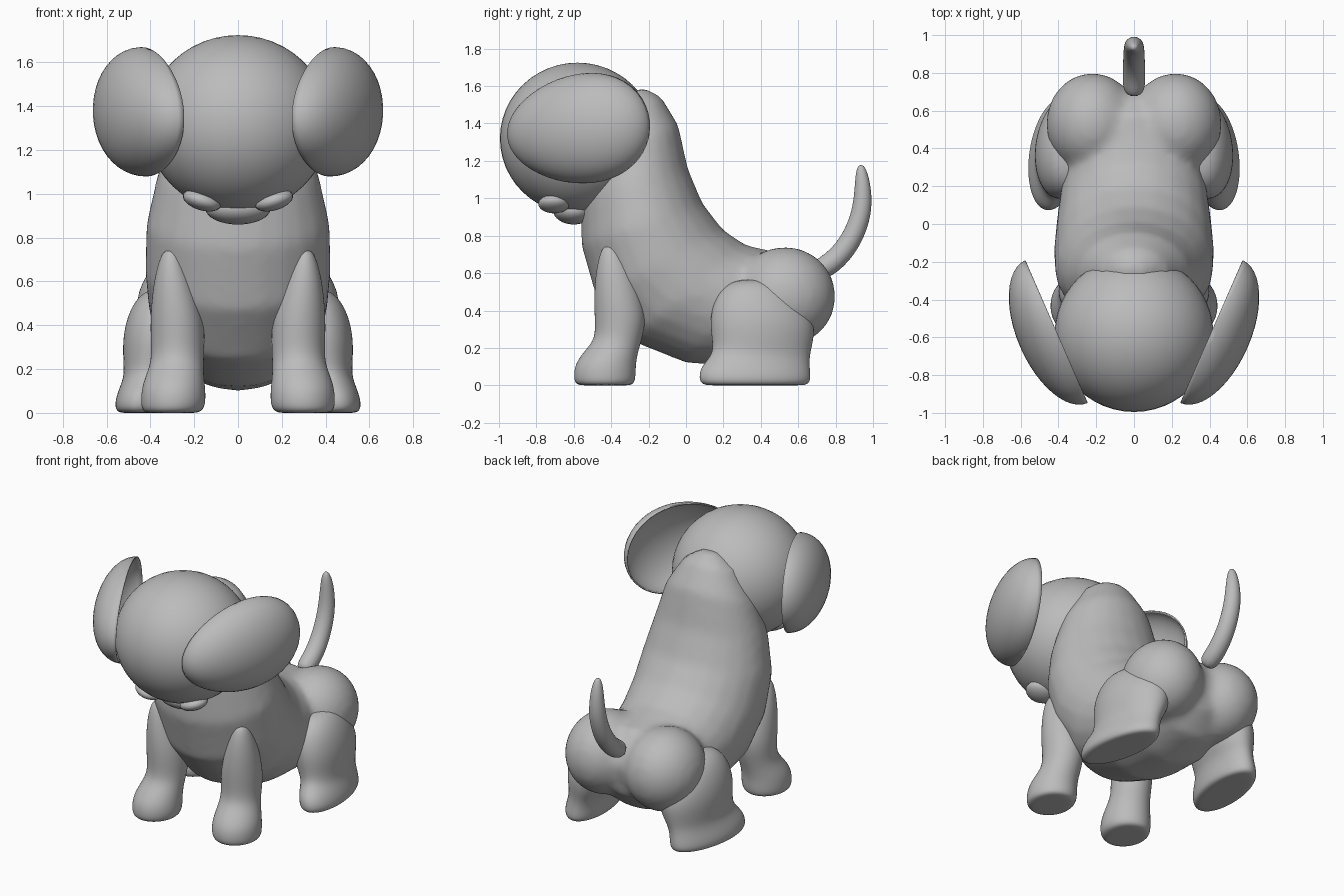
import bpy, bmesh, math
from mathutils import Vector, Matrix

if "Cube" in bpy.data.objects:
    bpy.data.objects.remove(bpy.data.objects["Cube"])

grey = bpy.data.materials.new("plain grey")
grey.diffuse_color = (0.5, 0.5, 0.5, 1)
grey.use_nodes = True
grey.node_tree.nodes["Principled BSDF"].inputs["Base Color"].default_value = grey.diffuse_color


def finish(name, bm):
    bmesh.ops.recalc_face_normals(bm, faces=bm.faces)
    for f in bm.faces:
        f.smooth = True
    me = bpy.data.meshes.new(name)
    bm.to_mesh(me)
    bm.free()
    me.materials.append(grey)
    ob = bpy.data.objects.new(name, me)
    bpy.context.collection.objects.link(ob)
    return ob


def loft(bm, rings, n=16):
    """Skin elliptical rings given as (centre, half axis u, half axis v)."""
    loops = []
    for c, u, v in rings:
        loops.append([bm.verts.new(Vector(c) + Vector(u) * math.cos(2 * math.pi * i / n)
                                   + Vector(v) * math.sin(2 * math.pi * i / n)) for i in range(n)])
    for a, b in zip(loops, loops[1:]):
        for i in range(n):
            j = (i + 1) % n
            bm.faces.new((a[i], a[j], b[j], b[i]))
    bm.faces.new(loops[0])
    bm.faces.new(loops[-1])


def ball(bm, centre, radii, rot=None, seg=32):
    m = Matrix.Translation(centre) @ (rot or Matrix()) @ Matrix.Diagonal((*radii, 1))
    return bmesh.ops.create_uvsphere(bm, u_segments=seg, v_segments=seg // 2,
                                     radius=1, matrix=m)["verts"]


def subdivide(ob, levels=2):
    ob.modifiers.new("smooth_surface", "SUBSURF").levels = levels
    ob.modifiers[-1].render_levels = levels


# Torso: back point (y, z), belly point (y, z), half width
torso = [(-.22, 1.59, -.30, 1.57, .06), (-.13, 1.54, -.42, 1.45, .18), (-.04, 1.39, -.52, 1.2, .30),
         (.01, 1.16, -.56, 1.0, .37), (.09, .97, -.56, .75, .42), (.2, .83, -.48, .47, .425),
         (.32, .75, -.3, .24, .41), (.45, .72, 0, .12, .38), (.58, .7, .3, .10, .36),
         (.68, .6, .55, .16, .28), (.72, .5, .68, .3, .12)]
bm = bmesh.new()
loft(bm, [((0, (ty + by) / 2, (tz + bz) / 2), (w, 0, 0), (0, (ty - by) / 2, (tz - bz) / 2))
          for ty, tz, by, bz, w in torso], 24)
# Rump lobes, fused with the torso
for s in (-1, 1):
    ball(bm, (s * .22, .53, .475), (.245, .27, .265))
body = finish("body", bm)
rm = body.modifiers.new("fuse", "REMESH")
rm.mode = "VOXEL"
rm.voxel_size = .025
rm.use_smooth_shade = True
sm = body.modifiers.new("soften", "SMOOTH")
sm.factor = .5
sm.iterations = 8

# Head and chin
bm = bmesh.new()
ball(bm, (0, -.58, 1.32), (.42, .415, .405), seg=48)
finish("head", bm)
bm = bmesh.new()
ball(bm, (0, -.6, .935), (.15, .11, .075))
finish("chin", bm)

# Legs as rings: z, x, y, x radius, y radius
front_leg = [(0, .3, -.43, .08, .10), (0, .3, -.435, .14, .16), (.05, .295, -.435, .152, .17),
             (.12, .295, -.43, .148, .165), (.19, .285, -.395, .13, .145), (.25, .275, -.36, .122, .128),
             (.35, .275, -.35, .127, .14), (.45, .28, -.36, .122, .135), (.58, .295, -.378, .095, .11),
             (.69, .305, -.397, .06, .07), (.75, .305, -.405, .03, .035)]
hind_leg = [(0, .42, .37, .08, .22), (0, .42, .37, .13, .295), (.04, .42, .368, .142, .31),
            (.10, .41, .37, .135, .3), (.16, .39, .4, .13, .27), (.22, .37, .41, .152, .275),
            (.32, .36, .41, .168, .29), (.42, .35, .395, .163, .265), (.51, .345, .375, .13, .2),
            (.57, .34, .365, .07, .1)]

for s, side in ((-1, "left"), (1, "right")):
    for name, rows, turn in (("front_leg", front_leg, 0), ("hind_leg", hind_leg, .15)):
        bm = bmesh.new()
        c, k = math.cos(turn), math.sin(turn) * s
        loft(bm, [((s * x, y, z), (rx * c, rx * k, 0), (-ry * k, ry * c, 0))
                  for z, x, y, rx, ry in rows])
        subdivide(finish(f"{side}_{name}", bm))

    # Ear: thin dish, open towards the head
    along = Vector((s * .40, .915, .10)).normalized()
    out = Vector((s * .915, -.40, 0)).normalized()
    out = (out - along * out.dot(along)).normalized()
    up = along.cross(out)
    rot = Matrix((along, out, up)).transposed().to_4x4()
    bm = bmesh.new()
    ball(bm, (0, 0, 0), (1, 1, 1), seg=48)
    bmesh.ops.bisect_plane(bm, geom=bm.verts[:] + bm.edges[:] + bm.faces[:], dist=1e-4,
                           plane_co=(0, 0, 0), plane_no=(0, -1, 0), clear_outer=True)
    for v in bm.verts:
        v.co.z *= 1 + .12 * v.co.x  # fuller towards the back
    bm.transform(Matrix.Translation((s * .41, -.57, 1.37)) @ rot @ Matrix.Diagonal((.41, .205, .288, 1)))
    ear = finish(f"{side}_ear", bm)
    sol = ear.modifiers.new("thickness", "SOLIDIFY")
    sol.thickness = .008
    sol.offset = 0

    # Eye
    bm = bmesh.new()
    ball(bm, (s * .165, -.705, .97), (.09, .085, .045), Matrix.Rotation(-s * .3, 4, "Y"), 24)
    finish(f"{side}_eye", bm)

# Tail: y, z, radius along a curved path
path = [(.68, .6, .06), (.78, .65, .062), (.87, .75, .06), (.925, .87, .057),
        (.945, .97, .053), (.945, 1.07, .044), (.938, 1.14, .032), (.934, 1.18, .014)]
rings = []
for i, (y, z, r) in enumerate(path):
    a, b = path[max(i - 1, 0)], path[min(i + 1, len(path) - 1)]
    d = Vector((0, b[0] - a[0], b[1] - a[1])).normalized()
    rings.append(((0, y, z), (r, 0, 0), (0, -d.z * r, d.y * r)))
bm = bmesh.new()
loft(bm, rings, 12)
subdivide(finish("tail", bm))
